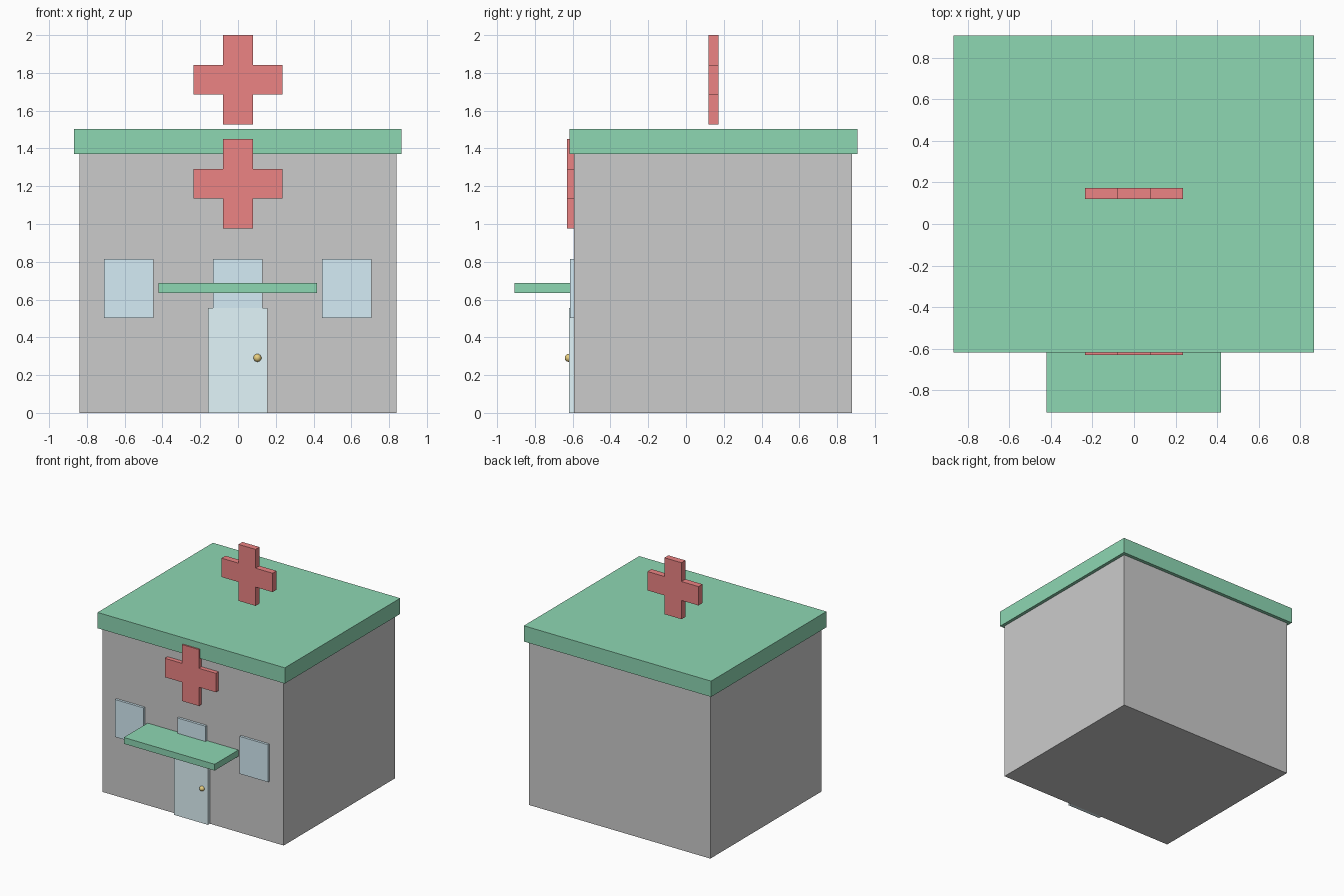
import bpy, bmesh

if "Cube" in bpy.data.objects:
    bpy.data.objects.remove(bpy.data.objects["Cube"])


def material(name, rgb):
    m = bpy.data.materials.new(name)
    m.diffuse_color = (*rgb, 1)
    m.use_nodes = True
    m.node_tree.nodes["Principled BSDF"].inputs["Base Color"].default_value = m.diffuse_color
    return m


GREEN = material("roof_green", (0.27, 0.68, 0.45))
RED = material("cross_red", (0.84, 0.23, 0.23))
GLASS = material("window_glass", (0.66, 0.84, 0.92))
DOOR = material("door_blue", (0.76, 0.92, 0.96))
BRASS = material("brass", (0.80, 0.62, 0.22))


def finish(name, bm, mat):
    bmesh.ops.recalc_face_normals(bm, faces=bm.faces)
    me = bpy.data.meshes.new(name)
    bm.to_mesh(me)
    bm.free()
    ob = bpy.data.objects.new(name, me)
    bpy.context.collection.objects.link(ob)
    if mat:
        me.materials.append(mat)
    return ob


def extrude_y(name, outline, y0, y1, mat=None):
    """Extrude an x-z outline from y0 to y1."""
    bm = bmesh.new()
    face = bm.faces.new([bm.verts.new((x, y0, z)) for x, z in outline])
    ret = bmesh.ops.extrude_face_region(bm, geom=[face])
    verts = [g for g in ret["geom"] if isinstance(g, bmesh.types.BMVert)]
    bmesh.ops.translate(bm, verts=verts, vec=(0, y1 - y0, 0))
    return finish(name, bm, mat)


def box(name, x, y, z, mat=None):
    outline = [(x[0], z[0]), (x[1], z[0]), (x[1], z[1]), (x[0], z[1])]
    return extrude_y(name, outline, *y, mat)


def cross(name, zc, y0, y1):
    a, b = 0.079, 0.236
    quarter = [(b, a), (a, a), (a, b)]
    pts = []
    for _ in range(4):
        pts += quarter
        quarter = [(-v, u) for u, v in quarter]
    return extrude_y(name, [(u, zc + v) for u, v in pts], y0, y1, RED)


# Building shell and roof slab
box("walls", (-0.84, 0.838), (-0.593, 0.878), (0, 1.37))
box("roof", (-0.867, 0.865), (-0.617, 0.907), (1.37, 1.502), GREEN)

# Crosses on the roof and on the front wall
cross("roof_cross", 1.764, 0.12, 0.172)
cross("wall_cross", 1.213, -0.629, -0.577)

# Windows: left, middle (above the door), right
for name, xc in (("left", -0.578), ("middle", -0.001), ("right", 0.576)):
    box(name + "_window", (xc - 0.131, xc + 0.131), (-0.613, -0.58), (0.502, 0.815), GLASS)

# Door, knob and canopy
box("door", (-0.159, 0.155), (-0.619, -0.58), (0, 0.555), DOOR)
box("canopy", (-0.421, 0.419), (-0.907, -0.585), (0.634, 0.687), GREEN)

bm = bmesh.new()
bmesh.ops.create_uvsphere(bm, u_segments=16, v_segments=8, radius=0.021)
bmesh.ops.translate(bm, verts=bm.verts, vec=(0.103, -0.621, 0.291))
for f in bm.faces:
    f.smooth = True
finish("door_knob", bm, BRASS)
